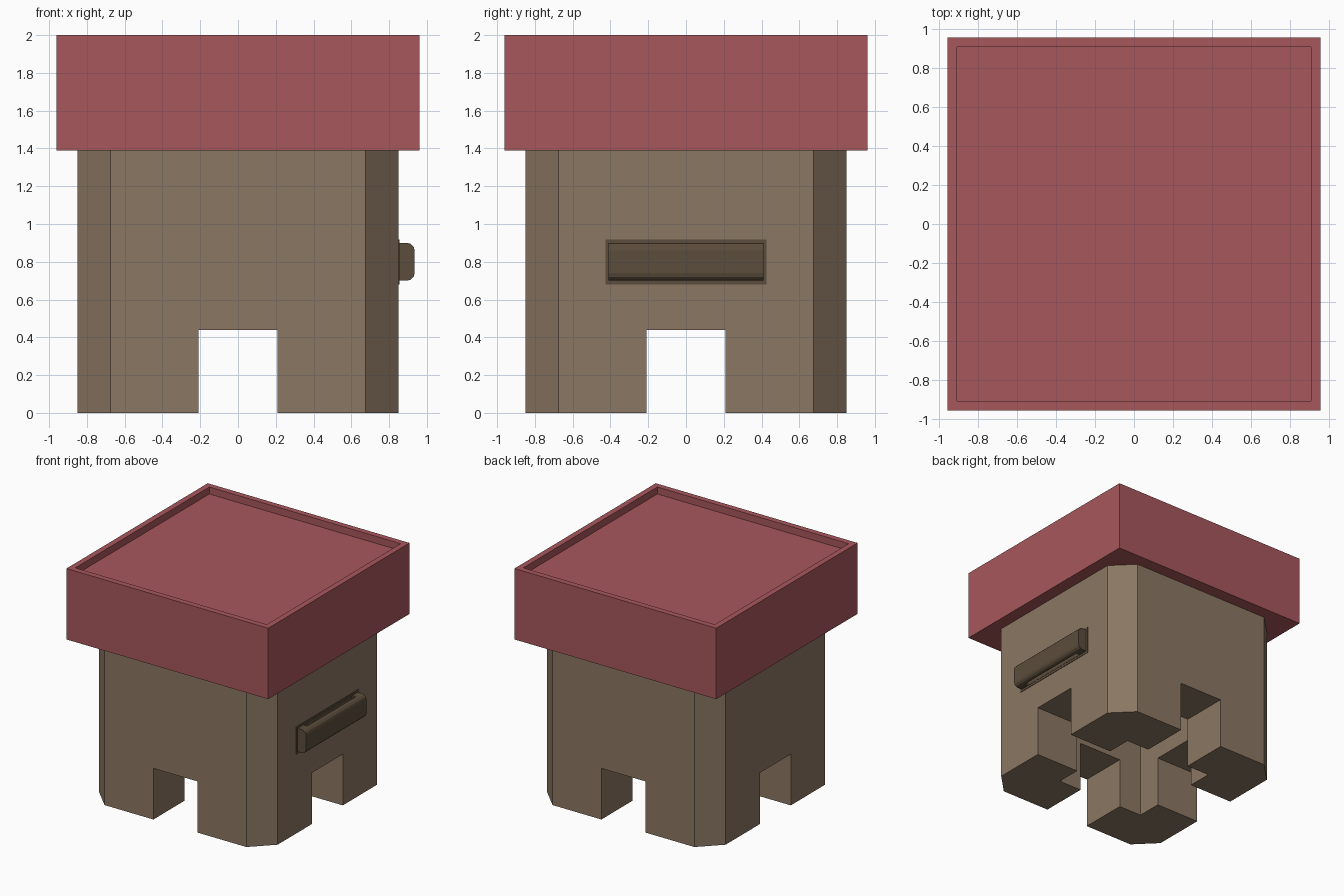
import bpy, bmesh

if "Cube" in bpy.data.objects:
    bpy.data.objects.remove(bpy.data.objects["Cube"])


def material(name, rgb):
    m = bpy.data.materials.new(name)
    m.diffuse_color = (*rgb, 1)
    m.use_nodes = True
    m.node_tree.nodes["Principled BSDF"].inputs["Base Color"].default_value = m.diffuse_color
    return m


def prism(name, pts, axis, lo, hi, mat=None):
    """Extrude a 2D outline along x (outline in y,z) or z (outline in x,y)."""
    bm = bmesh.new()
    place = (lambda a, b: (lo, a, b)) if axis == 'x' else (lambda a, b: (a, b, lo))
    face = bm.faces.new([bm.verts.new(place(*p)) for p in pts])
    ext = bmesh.ops.extrude_face_region(bm, geom=[face])
    d = (hi - lo, 0, 0) if axis == 'x' else (0, 0, hi - lo)
    verts = [g for g in ext['geom'] if isinstance(g, bmesh.types.BMVert)]
    bmesh.ops.translate(bm, verts=verts, vec=d)
    bmesh.ops.recalc_face_normals(bm, faces=bm.faces)
    me = bpy.data.meshes.new(name)
    bm.to_mesh(me)
    bm.free()
    ob = bpy.data.objects.new(name, me)
    bpy.context.collection.objects.link(ob)
    if mat:
        me.materials.append(mat)
    return ob


def box(name, x0, x1, y0, y1, z0, z1, mat=None):
    return prism(name, [(x0, y0), (x1, y0), (x1, y1), (x0, y1)], 'z', z0, z1, mat)


def apply_modifier(ob, mod):
    bpy.ops.object.select_all(action='DESELECT')
    bpy.context.view_layer.objects.active = ob
    ob.select_set(True)
    bpy.ops.object.modifier_apply(modifier=mod.name)


def cut(ob, cutter):
    cutter.hide_render = True
    mod = ob.modifiers.new('cut', 'BOOLEAN')
    mod.operation = 'DIFFERENCE'
    mod.solver = 'EXACT'
    mod.object = cutter
    apply_modifier(ob, mod)
    bpy.data.objects.remove(cutter, do_unlink=True)


brown = material('body_brown', (0.26, 0.185, 0.125))
red = material('lid_red', (0.39, 0.095, 0.107))
dark = material('handle_brown', (0.107, 0.074, 0.045))

# Body: square with chamfered corners, crossed archways and a hollow core
R, C, TOP = 0.85, 0.675, 1.39
body = prism('body', [(-C, -R), (C, -R), (R, -C), (R, C),
                      (C, R), (-C, R), (-R, C), (-R, -C)], 'z', 0, TOP, brown)
cut(body, box('core_cutter', -0.43, 0.43, -0.43, 0.43, -0.1, TOP + 0.1))
cut(body, box('arch_cutter_x', -1, 1, -0.21, 0.21, -0.1, 0.44))
cut(body, box('arch_cutter_y', -0.21, 0.21, -1, 1, -0.1, 0.44))

# Lid: overhanging block with a shallow tray on top
lid = box('lid', -0.96, 0.96, -0.96, 0.96, TOP, 2.0, red)
cut(lid, box('tray_cutter', -0.91, 0.91, -0.91, 0.91, 1.94, 2.1))

# Handle: thin backing plate and a bar rounded along its outer long edges
box('handle_plate', 0.84, 0.854, -0.427, 0.427, 0.68, 0.918, dark)
bar = box('handle_bar', 0.845, 0.935, -0.41, 0.41, 0.70, 0.90, dark)
bm = bmesh.new()
bm.from_mesh(bar.data)
outer = [e for e in bm.edges
         if all(v.co.x > 0.93 for v in e.verts)
         and abs(e.verts[0].co.y - e.verts[1].co.y) > 0.5]
bmesh.ops.bevel(bm, geom=outer, offset=0.04, segments=3, profile=0.5, affect='EDGES')
bm.to_mesh(bar.data)
bm.free()

# Finger gap between bar and wall
cut(bar, box('gap_cutter', 0.856, 0.89, -0.33, 0.33, 0.6, 1.0))
